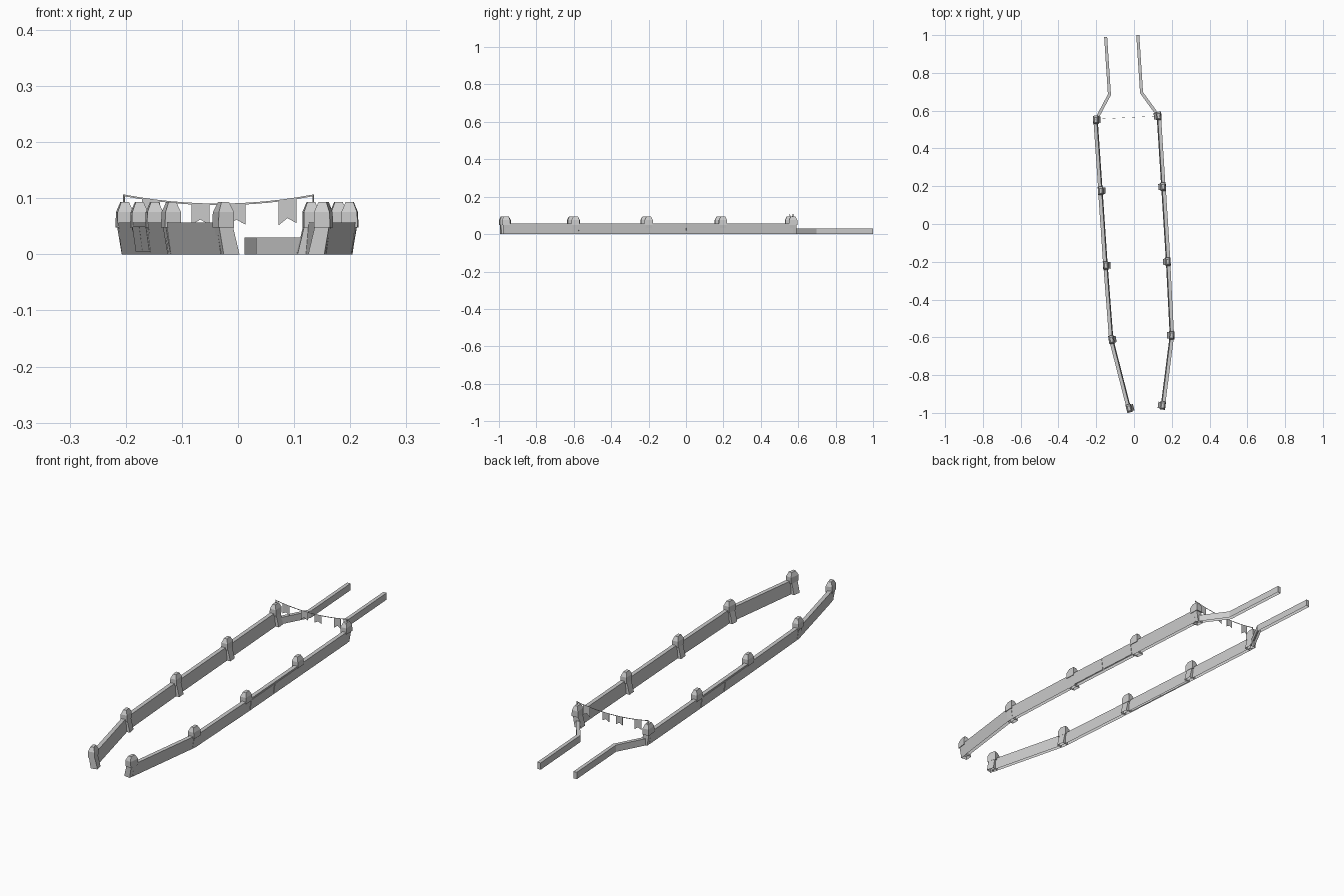
import bpy, bmesh
from mathutils import Vector

if "Cube" in bpy.data.objects:
    bpy.data.objects.remove(bpy.data.objects["Cube"])

LEFT = [(-0.022, -0.975), (-0.115, -0.612), (-0.145, -0.22), (-0.172, 0.176), (-0.198, 0.552)]
RIGHT = [(0.148, -0.96), (0.195, -0.59), (0.175, -0.2), (0.15, 0.197), (0.126, 0.572)]
LEFT_LOW = [(-0.198, 0.557), (-0.13, 0.685), (-0.15, 0.99)]
RIGHT_LOW = [(0.126, 0.577), (0.04, 0.695), (0.02, 1.0)]


def finish(name, bm):
    bmesh.ops.recalc_face_normals(bm, faces=bm.faces)
    me = bpy.data.meshes.new(name)
    bm.to_mesh(me)
    bm.free()
    ob = bpy.data.objects.new(name, me)
    bpy.context.collection.objects.link(ob)
    return ob


def normals(path, s):
    """Outward mitred normals along a path."""
    p = [Vector(q) for q in path]
    seg = [(b - a).normalized() for a, b in zip(p, p[1:])]
    out = []
    for i in range(len(p)):
        a, b = seg[max(i - 1, 0)], seg[min(i, len(seg) - 1)]
        t = (a + b).normalized()
        out.append(Vector((t.y, -t.x)) * s / max(t.dot(a), 0.5))
    return out


def loft(name, rings):
    """Skin a row of rings; faces lying on the ground are left open."""
    bm = bmesh.new()
    vs = [[bm.verts.new(c) for c in r] for r in rings]
    n = len(vs[0])
    for a, b in zip(vs, vs[1:]):
        for i in range(n):
            j = (i + 1) % n
            bm.faces.new((a[i], a[j], b[j], b[i]))
    bm.faces.new(vs[0])
    bm.faces.new(vs[-1])
    bmesh.ops.recalc_face_normals(bm, faces=bm.faces)
    ground = [f for f in bm.faces if all(v.co.z < 1e-5 for v in f.verts)]
    bmesh.ops.delete(bm, geom=ground, context='FACES_ONLY')
    return finish(name, bm)


def sweep(name, path, s, profile):
    rings = [[(p[0] + n.x * u, p[1] + n.y * u, z) for u, z in profile]
             for p, n in zip(path, normals(path, s))]
    return loft(name, rings)


def post_part(name, p, n, levels):
    """Stack of rectangles: (z, inner u, outer u, half width)."""
    n = n.normalized()
    t = Vector((-n.y, n.x))
    o = Vector(p)
    rings = []
    for z, u0, u1, w in levels:
        rings.append([(*(o + n * u + t * v), z)
                      for u, v in ((u0, -w), (u1, -w), (u1, w), (u0, w))])
    return loft(name, rings)


WALL = [(-0.006, 0), (0.009, 0), (0.017, 0.057), (-0.001, 0.057)]
LOW = [(-0.008, 0), (0.008, 0), (0.008, 0.030), (-0.008, 0.030)]

for side, s, path, low in (("left", -1, LEFT, LEFT_LOW), ("right", 1, RIGHT, RIGHT_LOW)):
    # leaning main wall and low tail wall
    sweep(side + "_wall", path, s, WALL)
    sweep(side + "_low_wall", low, s, LOW)
    # posts: slanted leg and hipped head
    for i, (p, n) in enumerate(zip(path, normals(path, s))):
        post_part(f"{side}_post_leg_{i}", p, n,
                  [(0, -0.021, 0.008, 0.017), (0.050, -0.009, 0.0165, 0.017)])
        post_part(f"{side}_post_head_{i}", p, n,
                  [(0.048, -0.010, 0.019, 0.022), (0.075, -0.010, 0.018, 0.022),
                   (0.093, -0.003, 0.011, 0.013)])
    # double gate panels on the outside of the middle span
    a, b = Vector(path[2]), Vector(path[3])
    for k, (f, g) in enumerate(((0.05, 0.495), (0.505, 0.95))):
        sweep(f"{side}_gate_panel_{k}", [a.lerp(b, f), a.lerp(b, g)], s,
              [(0.008, 0.004), (0.0115, 0.004), (0.018, 0.05), (0.014, 0.05)])

# bunting poles
A, B = Vector((-0.203, 0.555, 0.105)), Vector((0.134, 0.572, 0.105))
for name, e in (("left_bunting_pole", A), ("right_bunting_pole", B)):
    bpy.ops.mesh.primitive_cylinder_add(vertices=6, radius=0.0018, depth=0.022,
                                        location=(e.x, e.y, 0.096))
    bpy.context.object.name = name


def rope(t):
    q = A.lerp(B, t)
    q.z -= 0.016 * 4 * t * (1 - t)
    return q


# sagging bunting rope, a thin ribbon
R = Vector((0, 0, 0.0015))
D = Vector((0, 0.0004, 0))
loft("bunting_rope", [[q + R + D, q + R - D, q - R - D, q - R + D]
                      for q in (rope(i / 12) for i in range(13))])

# swallow-tailed flags
for i, x in enumerate((-0.155, -0.067, -0.003, 0.088)):
    t = (x - A.x) / (B.x - A.x)
    d = 0.016 / (B.x - A.x)
    l, m, r = rope(t - d), rope(t), rope(t + d)
    drop = Vector((0, 0, 0.037 if i in (1, 2) else 0.044))
    bm = bmesh.new()
    bm.faces.new([bm.verts.new(c) for c in (l, l - drop, m - drop * 0.75, r - drop, r)])
    fl = finish(f"flag_{i}", bm)
    md = fl.modifiers.new("thickness", 'SOLIDIFY')
    md.thickness = 0.0008
    md.offset = 0
